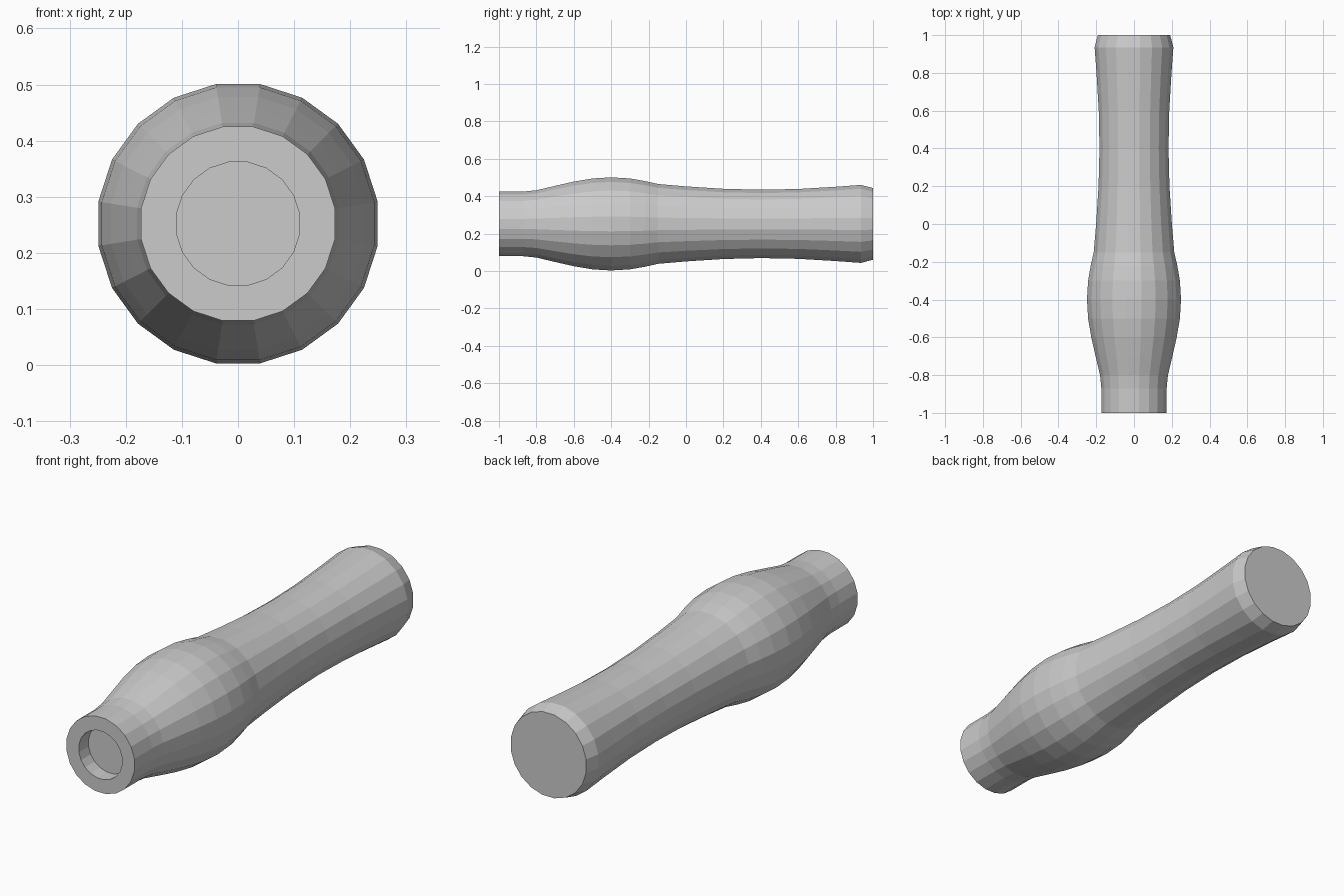
import bpy, bmesh, math

if "Cube" in bpy.data.objects:
    bpy.data.objects.remove(bpy.data.objects["Cube"])

SIDES = 20
CENTRE_Z = 0.252


def lathe(name, profile):
    """Revolve (y, radius) points around the y axis and cap both ends."""
    bm = bmesh.new()
    rings = []
    for y, r in profile:
        ring = []
        for i in range(SIDES):
            a = 2 * math.pi * (i + 0.5) / SIDES
            ring.append(bm.verts.new((r * math.cos(a), y, CENTRE_Z + r * math.sin(a))))
        rings.append(ring)
    for a, b in zip(rings, rings[1:]):
        for i in range(SIDES):
            j = (i + 1) % SIDES
            bm.faces.new((a[i], a[j], b[j], b[i]))
    bm.faces.new(rings[0])
    bm.faces.new(rings[-1])
    bmesh.ops.recalc_face_normals(bm, faces=bm.faces)
    mesh = bpy.data.meshes.new(name)
    bm.to_mesh(mesh)
    bm.free()
    obj = bpy.data.objects.new(name, mesh)
    bpy.context.collection.objects.link(obj)
    return obj


# Handle: socket floor, socket wall, collar, bulge, slim grip, flared butt
lathe("handle", [
    (-0.93, 0.111), (-1.0, 0.111),
    (-1.0, 0.175), (-0.87, 0.175), (-0.80, 0.182), (-0.70, 0.206),
    (-0.60, 0.229), (-0.50, 0.246), (-0.40, 0.252), (-0.30, 0.246),
    (-0.22, 0.232), (-0.15, 0.216), (0.0, 0.203), (0.2, 0.190),
    (0.4, 0.185), (0.6, 0.189), (0.8, 0.201), (0.935, 0.211), (1.0, 0.194),
])
